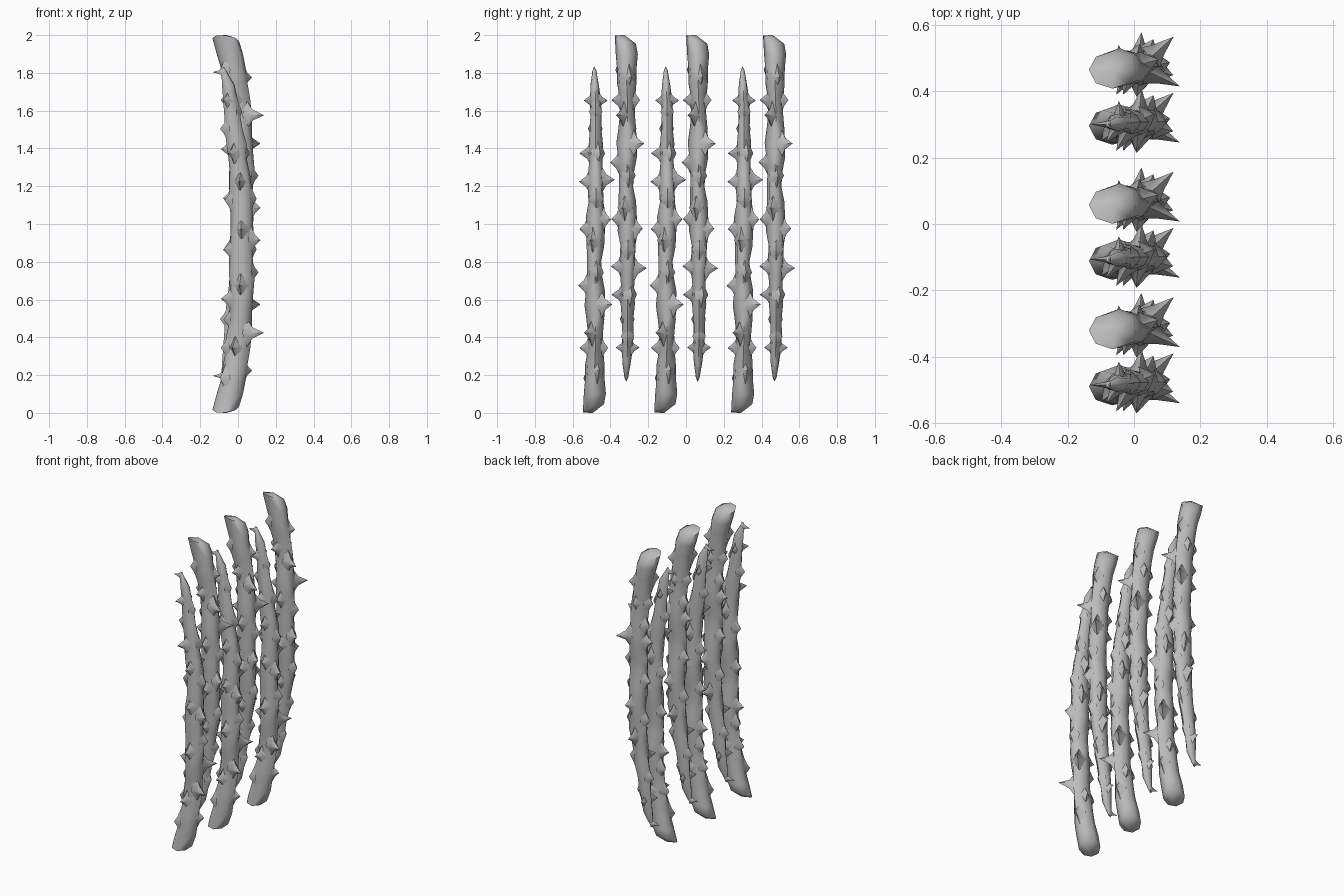
import bpy, bmesh, math, random
from mathutils import Vector

if "Cube" in bpy.data.objects:
    bpy.data.objects.remove(bpy.data.objects["Cube"])

bark = bpy.data.materials.new("grey bark")
bark.use_nodes = True
bark.diffuse_color = (0.5, 0.5, 0.5, 1)
bark.node_tree.nodes["Principled BSDF"].inputs["Base Color"].default_value = (0.5, 0.5, 0.5, 1)

SIDES = 8
RINGS = 24
# Stem stations: height, centre x, centre y, half width x, half width y
STEM = [(0.03, -.065, -.008, .068, .054), (0.1, -.045, .003, .075, .056),
        (0.2, -.026, -.003, .064, .052), (0.4, .005, .004, .06, .036),
        (0.6, .02, .002, .063, .053), (0.8, .02, -.002, .062, .038),
        (1.0, .022, .005, .063, .05), (1.2, .017, .006, .059, .04),
        (1.4, -.005, .004, .05, .035), (1.6, -.033, .004, .039, .029),
        (1.75, -.053, .0, .031, .022), (1.82, -.075, -.003, .012, .009)]

# Thorns: height, direction in degrees (0 = +x, 90 = +y), reach from the stem centre
THORNS = [(.19, 215, .085), (.23, 15, .1), (.35, 250, .09), (.35, 75, .07), (.35, 180, .09),
          (.43, -25, .145), (.5, 170, .09), (.58, 42, .135), (.61, 180, .11), (.68, 262, .09),
          (.75, 10, .09), (.87, 175, .1), (.92, -15, .1), (.98, 265, .087),
          (1.03, 65, .088), (1.13, 180, .09), (1.14, 0, .08), (1.24, 85, .1),
          (1.23, 265, .09), (1.38, 240, .1), (1.38, 20, .07), (1.51, 185, .075),
          (1.66, 95, .065), (1.66, 235, .075), (1.6, 0, .055), (1.81, 180, .062)]


def station(z):
    """Stem centre and half widths at a height."""
    for a, b in zip(STEM, STEM[1:]):
        if z <= b[0]:
            t = max(0, (z - a[0]) / (b[0] - a[0]))
            t = t * t * (3 - 2 * t) * .5 + t * .5
            return [p + (q - p) * t for p, q in zip(a[1:], b[1:])]
    return STEM[-1][1:]


def bridge(bm, low, high):
    n = len(low)
    for i in range(n):
        bm.faces.new((low[i], low[(i + 1) % n], high[(i + 1) % n], high[i]))


def fan(bm, ring, point):
    tip = bm.verts.new(point)
    for i in range(len(ring)):
        bm.faces.new((ring[i], ring[(i + 1) % len(ring)], tip))


def add_stem(bm):
    rng = random.Random(4)
    low, high = STEM[0][0], STEM[-1][0]
    rings = []
    for k in range(RINGS):
        z = low + (high - low) * k / (RINGS - 1)
        cx, cy, rx, ry = station(z)
        ring = []
        for i in range(SIDES):
            a = math.tau * i / SIDES
            # Gnarled bark; the thick end stays even and is cut at a slant
            bump = rng.uniform(.9, 1.12) if k else 1.04
            dx, dy = rx * bump * math.cos(a), ry * bump * math.sin(a)
            slant = .4 * dy + .12 * dx if k == 0 else 0
            ring.append(bm.verts.new((cx + dx, cy + dy, z + slant)))
        rings.append(ring)
    for lower, upper in zip(rings, rings[1:]):
        bridge(bm, lower, upper)
    fan(bm, rings[0][::-1], (-.06, -.012, .006))
    fan(bm, rings[-1], (-.082, -.004, 1.84))


def add_thorn(bm, z, degrees, reach):
    """Broad four-sided spike flaring out of the stem."""
    cx, cy, rx, ry = station(z)
    a = math.radians(degrees)
    out = Vector((math.cos(a), math.sin(a), 0))
    side = Vector((-math.sin(a), math.cos(a), 0))
    up = Vector((0, 0, 1))
    skin = rx * ry / math.hypot(ry * math.cos(a), rx * math.sin(a))
    centre = Vector((cx, cy, z))
    length = reach - skin
    rings = []
    for depth, width, tall in ((-.016, .9, .085), (length * .25, .48, .03)):
        w = min(.045, skin) * width
        h = tall * min(1, skin / .04)
        c = centre + out * (skin + depth)
        rings.append([bm.verts.new(c + side * w * s + up * h * t)
                      for s, t in ((1, 0), (0, 1), (-1, 0), (0, -1))])
    bridge(bm, *rings)
    fan(bm, rings[1], centre + out * reach)


def build_vine(name, flipped):
    bm = bmesh.new()
    add_stem(bm)
    for thorn in THORNS:
        add_thorn(bm, *thorn)
    base = min(v.co.z for v in bm.verts)
    for v in bm.verts:
        v.co.z -= base
        if flipped:
            v.co.z = 2 - v.co.z
    bmesh.ops.recalc_face_normals(bm, faces=bm.faces)
    mesh = bpy.data.meshes.new(name)
    bm.to_mesh(mesh)
    bm.free()
    mesh.materials.append(bark)
    return mesh


# Three pairs of vines, one growing up and one hanging down
rising = build_vine("rising_vine", False)
hanging = build_vine("hanging_vine", True)
for offset in (0, .378, .785):
    for mesh, y in ((rising, -.482), (hanging, -.313)):
        vine = bpy.data.objects.new(mesh.name, mesh)
        vine.location.y = y + offset
        bpy.context.collection.objects.link(vine)
        bpy.ops.object.select_all(action='DESELECT')
        vine.select_set(True)
        bpy.context.view_layer.objects.active = vine
        bpy.ops.object.shade_smooth_by_angle(angle=math.radians(58))
